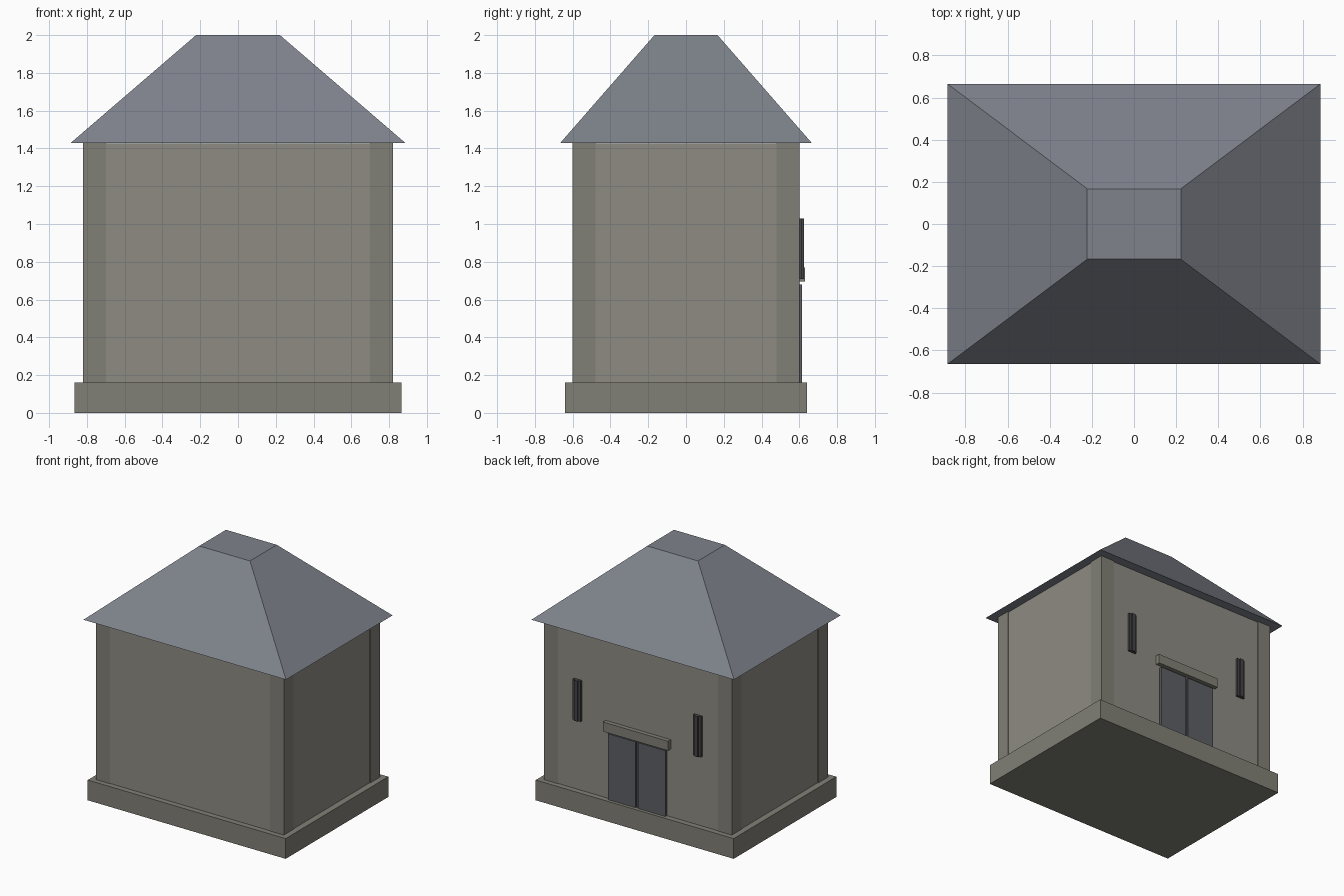
import bpy, bmesh

if "Cube" in bpy.data.objects:
    bpy.data.objects.remove(bpy.data.objects["Cube"])


def material(name, rgb):
    m = bpy.data.materials.new(name)
    m.diffuse_color = (*rgb, 1)
    m.use_nodes = True
    m.node_tree.nodes["Principled BSDF"].inputs["Base Color"].default_value = m.diffuse_color
    return m


stone = material("stone", (0.27, 0.26, 0.225))
trim = material("trim_stone", (0.22, 0.215, 0.18))
slate = material("slate", (0.21, 0.225, 0.26))
metal = material("door_metal", (0.11, 0.115, 0.13))
dark = material("dark_metal", (0.06, 0.06, 0.065))


def block(name, x, y, z, mat, top=None):
    """Box from ranges; top=(x_range, y_range) tapers the upper face."""
    bm = bmesh.new()
    rings = []
    for (xr, yr), h in zip(((x, y), top or (x, y)), z):
        rings.append([bm.verts.new((xr[i], yr[j], h))
                      for i, j in ((0, 0), (1, 0), (1, 1), (0, 1))])
    low, high = rings
    bm.faces.new(low[::-1])
    bm.faces.new(high)
    for i in range(4):
        k = (i + 1) % 4
        bm.faces.new((low[i], low[k], high[k], high[i]))
    me = bpy.data.meshes.new(name)
    bm.to_mesh(me)
    bm.free()
    me.materials.append(mat)
    ob = bpy.data.objects.new(name, me)
    bpy.context.collection.objects.link(ob)
    return ob


def span(a, b):
    return tuple(sorted((a, b)))


# Plinth, slightly recessed walls and hipped roof with a flat top
block("plinth", (-0.865, 0.865), (-0.64, 0.64), (0, 0.16), trim)
block("walls", (-0.815, 0.815), (-0.596, 0.596), (0.16, 1.425), stone)
block("roof", (-0.885, 0.885), (-0.665, 0.665), (1.43, 2.0), slate,
      top=((-0.222, 0.222), (-0.167, 0.167)))

# Corner pilasters
for sx in (-1, 1):
    for sy in (-1, 1):
        block("corner_pilaster", span(sx * 0.70, sx * 0.82),
              span(sy * 0.48, sy * 0.60), (0.16, 1.43), trim)

# Double door and lintel on the back wall
block("door_backing", (-0.25, 0.25), (0.59, 0.603), (0.16, 0.68), dark)
for s in (-1, 1):
    block("door_leaf", span(s * 0.01, s * 0.25), (0.60, 0.615), (0.16, 0.68), metal)
block("door_lintel", (-0.285, 0.285), (0.59, 0.63), (0.695, 0.77), trim)

# Narrow windows: dark plate with a raised centre bar
for s in (-1, 1):
    c = s * 0.525
    block("window_plate", (c - 0.035, c + 0.035), (0.59, 0.615), (0.71, 1.03), dark)
    block("window_bar", (c - 0.014, c + 0.014), (0.61, 0.626), (0.71, 1.03), dark)
